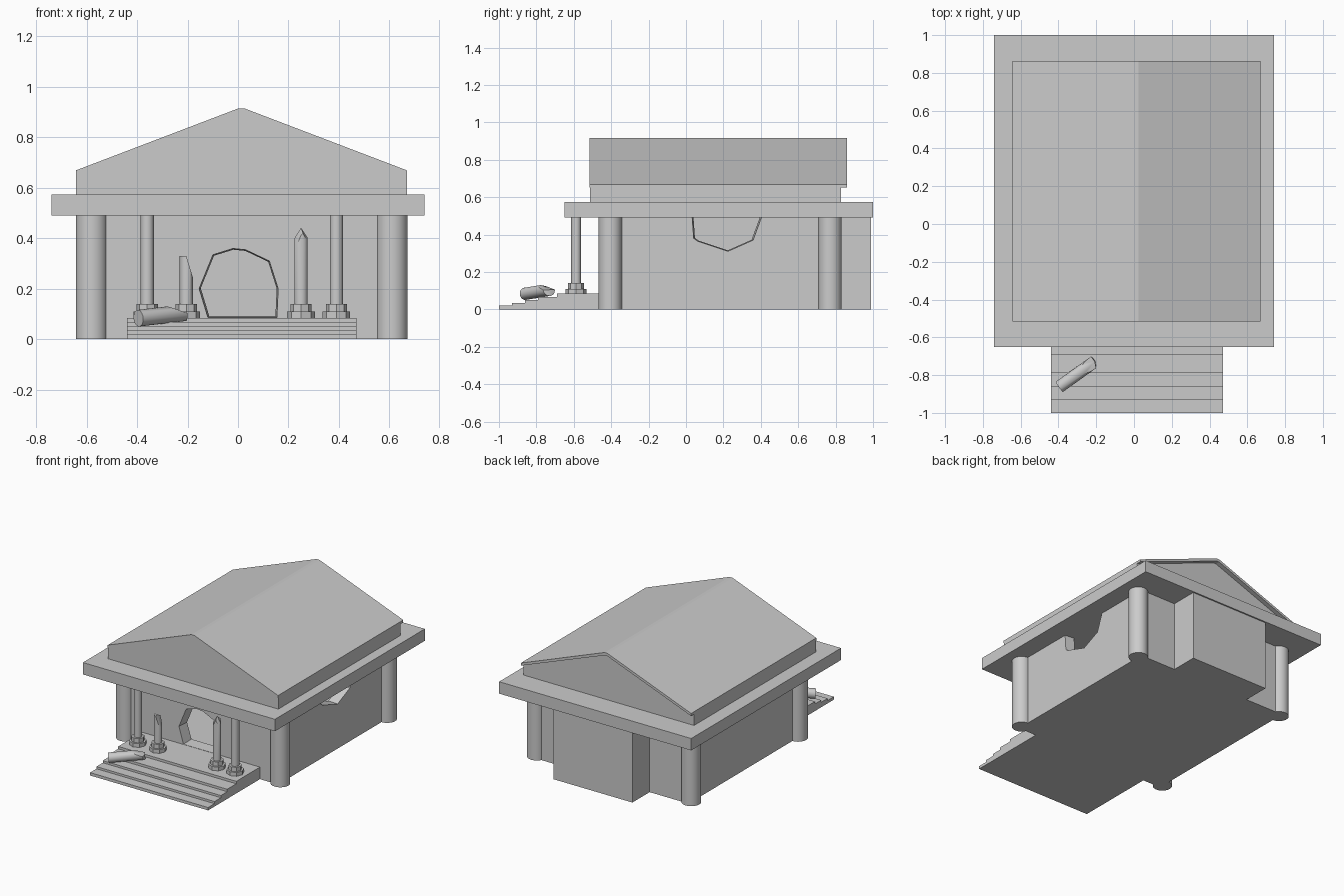
import bpy, bmesh, math
from mathutils import Vector

if "Cube" in bpy.data.objects:
    bpy.data.objects.remove(bpy.data.objects["Cube"])


def mesh_object(name, bm, smooth=False):
    bmesh.ops.recalc_face_normals(bm, faces=bm.faces[:])
    me = bpy.data.meshes.new(name)
    bm.to_mesh(me)
    bm.free()
    ob = bpy.data.objects.new(name, me)
    bpy.context.collection.objects.link(ob)
    if smooth:
        bpy.ops.object.select_all(action='DESELECT')
        ob.select_set(True)
        bpy.context.view_layer.objects.active = ob
        bpy.ops.object.shade_smooth_by_angle(angle=math.radians(35))
    return ob


def prism(name, points, axis, a, b, end_scale=1.0):
    """Extrude a 2D outline along an axis from a to b, optionally tapering."""
    bm = bmesh.new()
    cu = sum(p[0] for p in points) / len(points)
    cv = sum(p[1] for p in points) / len(points)
    rings = []
    for d, s in ((a, 1.0), (b, end_scale)):
        ring = []
        for u, v in points:
            u, v = cu + (u - cu) * s, cv + (v - cv) * s
            co = {'x': (d, u, v), 'y': (u, d, v), 'z': (u, v, d)}[axis]
            ring.append(bm.verts.new(co))
        rings.append(ring)
        bm.faces.new(ring)
    n = len(points)
    for i in range(n):
        j = (i + 1) % n
        bm.faces.new((rings[0][i], rings[0][j], rings[1][j], rings[1][i]))
    return mesh_object(name, bm)


def box(name, x0, x1, y0, y1, z0, z1):
    return prism(name, [(x0, y0), (x1, y0), (x1, y1), (x0, y1)], 'z', z0, z1)


def shaft(name, base, top, r, sides=20, drop=None):
    """Round shaft; drop(c, s) lowers the rim by angle for a broken end."""
    base, top = Vector(base), Vector(top)
    length = (top - base).length
    rot = (top - base).to_track_quat('Z', 'X')
    if abs((top - base).normalized().z) > 0.999:
        rot.identity()
    bm = bmesh.new()
    lo, hi = [], []
    for i in range(sides):
        t = 2 * math.pi * i / sides
        c, s = math.cos(t), math.sin(t)
        h = length - (drop(c, s) if drop else 0)
        lo.append(bm.verts.new(base + rot @ Vector((r * c, r * s, 0))))
        hi.append(bm.verts.new(base + rot @ Vector((r * c, r * s, h))))
    bm.faces.new(lo)
    mid = length - (drop(0, 0) if drop else 0)
    tip = bm.verts.new(base + rot @ Vector((0, 0, mid)))
    for i in range(sides):
        j = (i + 1) % sides
        bm.faces.new((lo[i], lo[j], hi[j], hi[i]))
        bm.faces.new((hi[i], hi[j], tip))
    return mesh_object(name, bm, True)


def cut(target, cutter):
    mod = target.modifiers.new("cut", 'BOOLEAN')
    mod.operation = 'DIFFERENCE'
    mod.solver = 'EXACT'
    mod.object = cutter
    bpy.context.view_layer.objects.active = target
    bpy.ops.object.modifier_apply(modifier=mod.name)
    bpy.data.objects.remove(cutter)


# Hollow walls with a rear bay; the floor is left in one piece with them
walls = prism("walls", [(-.58, -.43), (.61, -.43), (.61, .80), (.33, .80), (.33, .99),
                        (-.28, .99), (-.28, .80), (-.58, .80)], 'z', 0, .49)
cut(walls, box("room_cutter", -.51, .54, -.35, .73, .085, .60))
# Broken doorway
cut(walls, prism("door_cutter", [(-.12, .085), (-.155, .20), (-.10, .335), (-.02, .36),
                                 (.03, .355), (.125, .31), (.16, .20), (.155, .085)],
                 'y', -.44, -.34, .95))
# Broken gap at the top of the right wall
cut(walls, prism("gap_cutter", [(.03, .52), (.04, .38), (.06, .365), (.225, .31),
                                (.36, .37), (.415, .52)], 'x', .62, .53, .94))

# Front steps
steps = [(-1, 0), (-1, .02), (-.93, .02), (-.93, .035), (-.86, .035), (-.86, .05),
         (-.79, .05), (-.79, .067), (-.69, .067), (-.69, .084), (-.42, .084), (-.42, 0)]
prism("front_steps", steps, 'x', -.44, .47)

# Corner columns
for x, side in ((-.58, "left"), (.61, "right")):
    for y, end in ((-.405, "front"), (.77, "back")):
        shaft(f"{end}_{side}_corner_column", (x, y, 0), (x, y, .49), .0625, 32)

# Porch columns on stepped octagonal bases, two of them broken
def slant(c, s):
    return .085 * max(0, c) + .015 * max(0, s)


def spike(c, s):
    return .055 * min(1, abs(c - .2) * 1.2) + .03 * abs(s)


for i, (x, top, drop) in enumerate(((-.36, .49, None), (-.205, .33, slant),
                                    (.25, .455, spike), (.39, .49, None))):
    y = -.588
    shaft(f"porch_base_low_{i}", (x, y, .08), (x, y, .11), .055, 8)
    shaft(f"porch_base_high_{i}", (x, y, .11), (x, y, .14), .042, 8)
    shaft(f"porch_column_{i}", (x, y, .13), (x, y, top), .026, 20, drop)

# Fallen column piece on the steps
shaft("fallen_column", (-.395, -.862, .083), (-.208, -.728, .105), .033, 20, slant)

# Roof slab, attic with gable, and roof sheet
box("roof_slab", -.74, .74, -.65, 1.0, .49, .573)
prism("attic_gable", [(-.643, .573), (.67, .573), (.67, .652), (.022, .897),
                      (.004, .897), (-.643, .652)], 'y', -.513, .83)
prism("roof_sheet", [(-.643, .651), (-.643, .669), (.002, .915), (.025, .915), (.67, .669),
                     (.67, .651), (.022, .896), (.004, .896)], 'y', -.516, .862)
